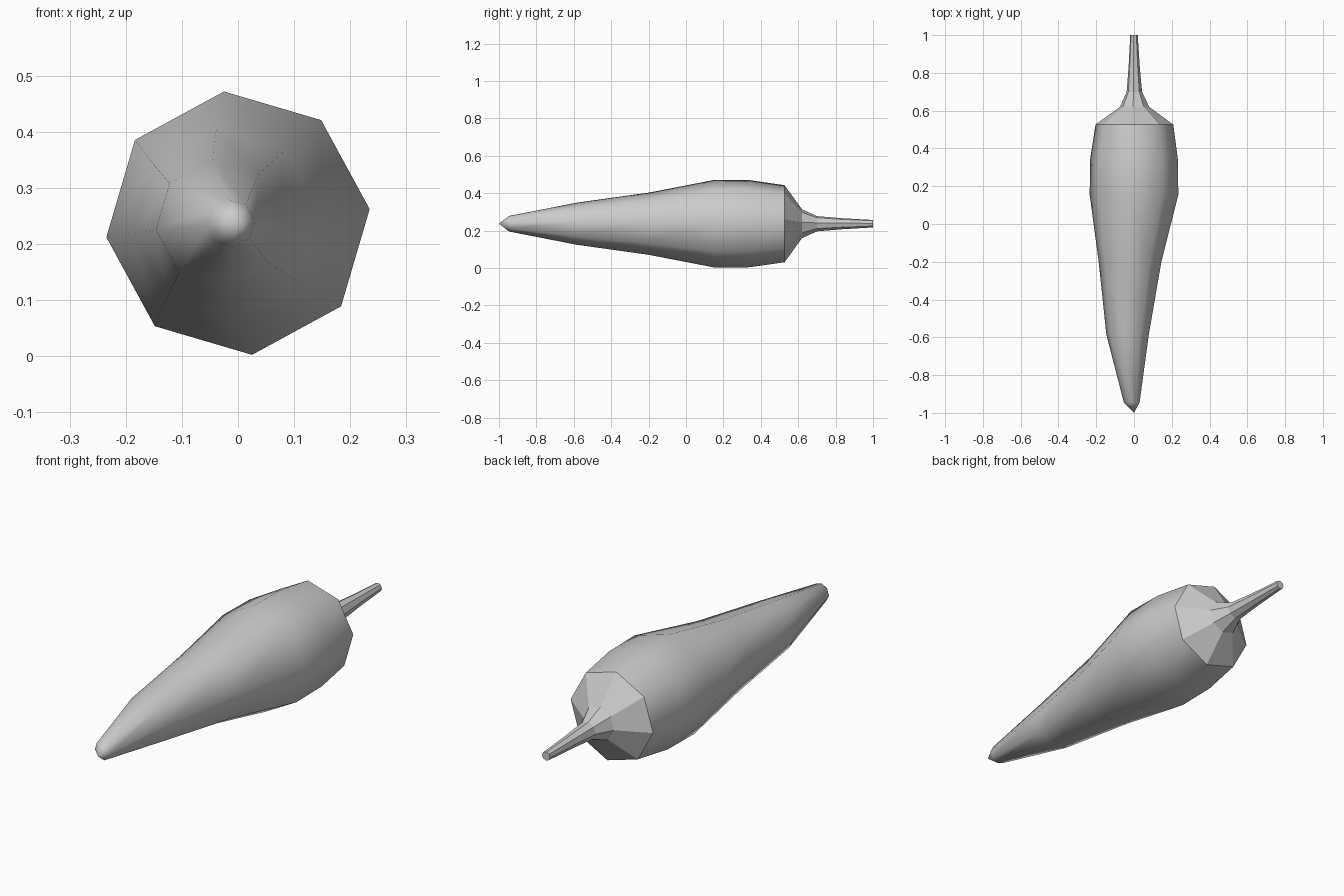
import bpy, bmesh
from math import cos, sin, radians

if "Cube" in bpy.data.objects:
    bpy.data.objects.remove(bpy.data.objects["Cube"])

CZ = 0.237      # height of the long axis
SIDES = 8
TURN = 6.1      # rotation of the octagon about the axis


def loft(name, rings, smooth, tip=None, cap_end=False):
    """Skin octagonal rings given as (y, centre x, radius)."""
    bm = bmesh.new()
    loops = []
    for y, cx, r in rings:
        angles = [radians(TURN + 360 / SIDES * k) for k in range(SIDES)]
        loops.append([bm.verts.new((cx + r * cos(a), y, CZ + r * sin(a))) for a in angles])
    for a, b in zip(loops, loops[1:]):
        for k in range(SIDES):
            n = (k + 1) % SIDES
            bm.faces.new((a[k], a[n], b[n], b[k]))
    if tip:
        t = bm.verts.new(tip)
        for k in range(SIDES):
            bm.faces.new((t, loops[0][(k + 1) % SIDES], loops[0][k]))
    if cap_end:
        bm.faces.new(loops[-1])
    bmesh.ops.recalc_face_normals(bm, faces=bm.faces)
    # an open loft still needs its normals facing away from the axis
    f = max(bm.faces, key=lambda f: f.calc_center_median().z)
    if f.normal.z < 0:
        bmesh.ops.reverse_faces(bm, faces=bm.faces)
    for f in bm.faces:
        f.smooth = smooth
    mesh = bpy.data.meshes.new(name)
    bm.to_mesh(mesh)
    bm.free()
    obj = bpy.data.objects.new(name, mesh)
    bpy.context.collection.objects.link(obj)
    return obj


# Smooth tapering pepper body, slightly bent towards -x
loft("pepper_body", [
    (-0.945, -0.012, 0.042),
    (-0.585, -0.034, 0.113),
    (-0.20, -0.021, 0.167),
    (0.155, 0.0, 0.236),
    (0.34, 0.0, 0.234),
    (0.527, 0.002, 0.207),
], True, tip=(0.0, -1.0, CZ))

# Faceted green cap running into the thin stem
loft("cap_and_stem", [
    (0.527, 0.002, 0.207),
    (0.62, 0.003, 0.078),
    (0.70, 0.002, 0.041),
    (0.83, 0.001, 0.030),
    (1.0, 0.0, 0.020),
], False, cap_end=True)
